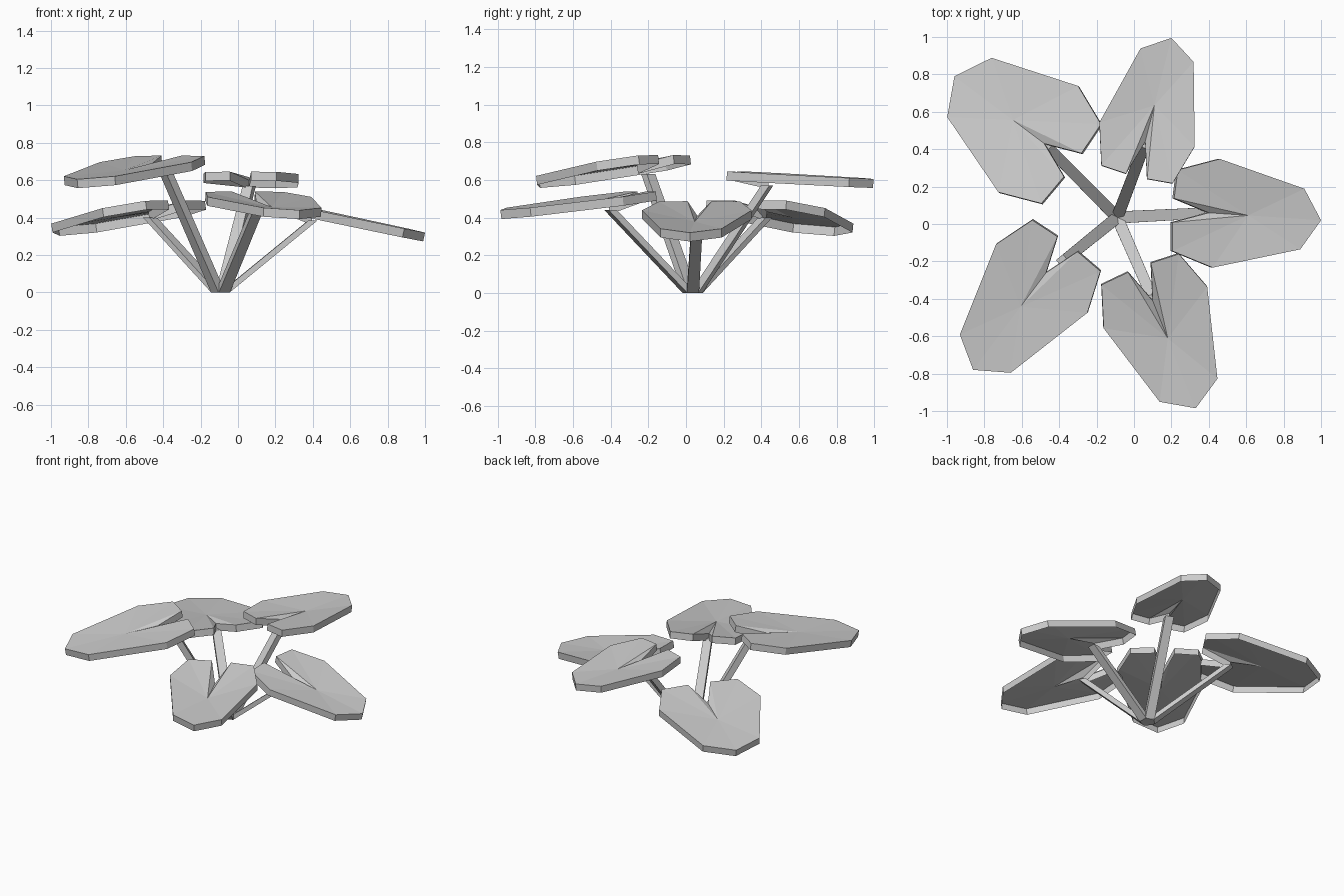
import bpy
import bmesh
from mathutils import Vector

cube = bpy.data.objects.get("Cube")
if cube:
    bpy.data.objects.remove(cube, do_unlink=True)

grey = bpy.data.materials.new("plain_grey")
grey.use_nodes = True
COLOUR = (0.6, 0.6, 0.6, 1)
grey.diffuse_color = COLOUR
grey.node_tree.nodes["Principled BSDF"].inputs["Base Color"].default_value = COLOUR

BASE = Vector((-0.09, 0.035, 0))
THICK = 0.048
# Half outline of a heart leaf: along the midrib, and out to the side
HALF = [(-0.19, 0.078), (-0.18, 0.265), (0.04, 0.355), (0.5, 0.198)]


def finish(name, bm):
    bmesh.ops.recalc_face_normals(bm, faces=bm.faces)
    mesh = bpy.data.meshes.new(name)
    bm.to_mesh(mesh)
    bm.free()
    mesh.materials.append(grey)
    obj = bpy.data.objects.new(name, mesh)
    bpy.context.collection.objects.link(obj)


def leaf(name, notch, tip, lobe_z, width):
    """Heart-shaped open shell: creased top and a skirt, hollow below."""
    notch, tip = Vector(notch), Vector(tip)
    axis = tip - notch
    axis.z = 0
    length = axis.length
    axis.normalize()
    side = Vector((-axis.y, axis.x, 0))
    slope = (tip.z - lobe_z) / (length + 0.18)
    scale = length / 0.6

    def rim(u, v):
        u = u * scale if u > 0.1 else u
        p = notch + axis * u + side * v * width
        p.z = lobe_z + slope * (u + 0.18)
        return p

    left = [rim(u, v) for u, v in HALF]
    right = [rim(u, -v) for u, v in HALF]
    outline = [notch] + left + [tip] + right[::-1]
    middle = notch.lerp(tip, 0.35)
    down = Vector((axis.x * slope, axis.y * slope, -1)).normalized() * THICK

    bm = bmesh.new()
    top = [bm.verts.new(p) for p in outline]
    low = [bm.verts.new(p + down) for p in outline]
    top_mid = bm.verts.new(middle)
    for i in range(len(top)):
        j = (i + 1) % len(top)
        bm.faces.new((top[j], top[i], top_mid))
        bm.faces.new((top[i], top[j], low[j], low[i]))
    finish(name, bm)


def stem(name, end):
    """Slim four-sided bar from the ground to the underside of a leaf."""
    end = Vector(end)
    out = Vector((end.x - BASE.x, end.y - BASE.y, 0)).normalized()
    side = Vector((-out.y, out.x, 0))
    start = BASE + out * 0.02
    bm = bmesh.new()
    rings = []
    for centre, w, h in ((start, 0.032, 0.024), (end, 0.029, 0.024)):
        rings.append([bm.verts.new(centre + side * a * w + out * b * h)
                      for a, b in ((1, 1), (-1, 1), (-1, -1), (1, -1))])
    low, top = rings
    bm.faces.new(low)
    bm.faces.new(top)
    for i in range(4):
        j = (i + 1) % 4
        bm.faces.new((low[i], low[j], top[j], top[i]))
    finish(name, bm)


# name, notch, tip, height of the lobes, width factor, end of the stem
LEAVES = [
    ("right_back", (-0.48, 0.43, 0.43), (-0.96, 0.79, 0.35), 0.49, 1,
     (-0.47, 0.42, 0.4)),
    ("back", (0.06, 0.44, 0.6), (0.2, 0.995, 0.605), 0.645, 0.74,
     (0.06, 0.43, 0.57)),
    ("left", (0.4, 0.06, 0.41), (1, 0.02, 0.32), 0.485, 0.82,
     (0.4, 0.06, 0.385)),
    ("left_front", (0.1, -0.41, 0.465), (0.33, -0.985, 0.44), 0.538, 0.84,
     (0.1, -0.4, 0.44)),
    ("right_front", (-0.47, -0.26, 0.68), (-0.86, -0.78, 0.605), 0.73, 0.86,
     (-0.38, -0.2, 0.63)),
]
for name, notch, tip, lobe_z, width, stem_end in LEAVES:
    leaf(name + "_leaf", notch, tip, lobe_z, width)
    stem(name + "_stem", stem_end)
